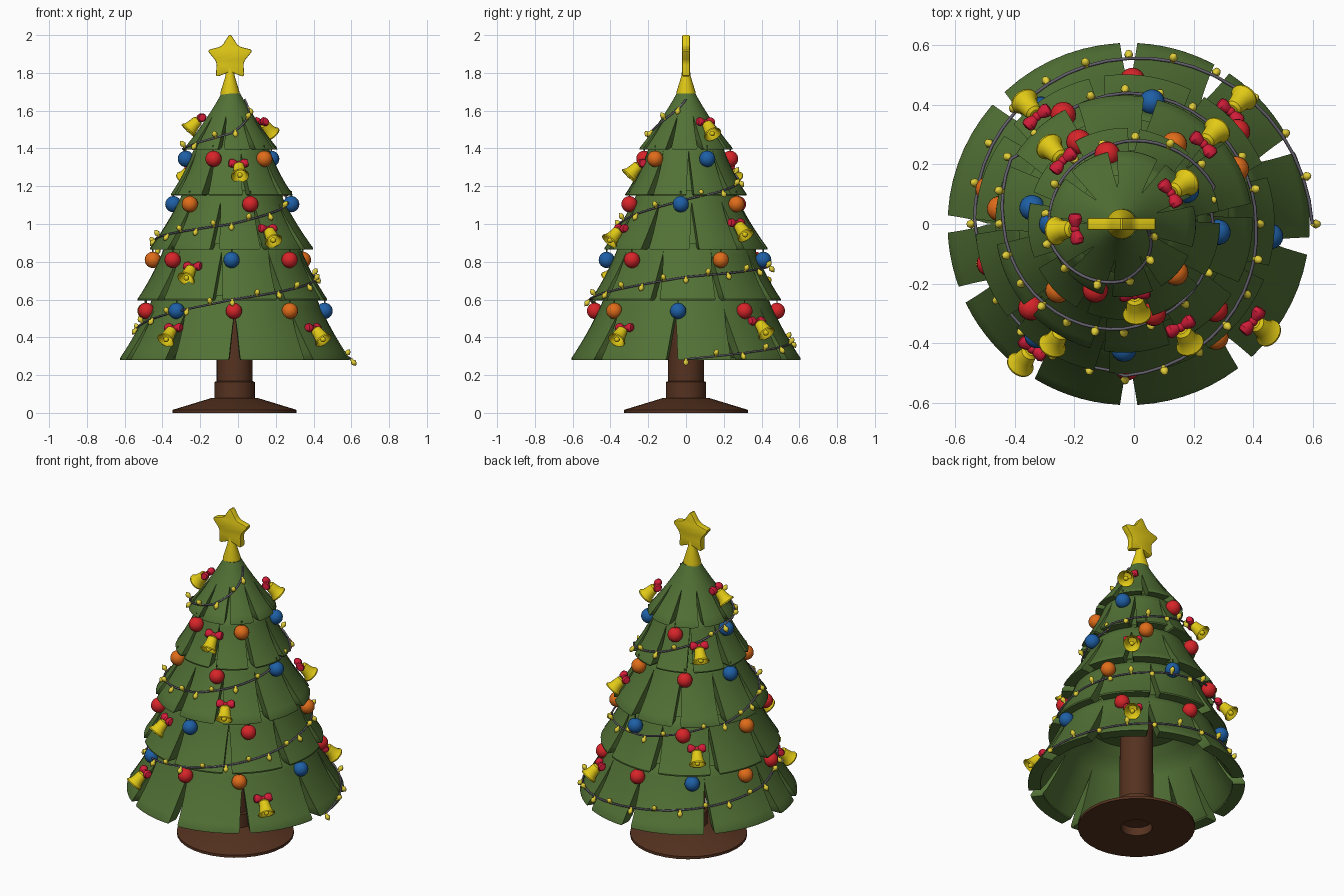
import bpy, bmesh, math
from mathutils import Matrix, Vector

if "Cube" in bpy.data.objects:
    bpy.data.objects.remove(bpy.data.objects["Cube"])

def mat(name, *c):
    m = bpy.data.materials.new(name)
    m.diffuse_color = (*c, 1)
    m.use_nodes = True
    m.node_tree.nodes["Principled BSDF"].inputs["Base Color"].default_value = m.diffuse_color
    return m

GREEN = mat("pine_green", .084, .165, .036)
BROWN = mat("bark_brown", .092, .032, .014)
GOLD = mat("gold", .76, .59, .008)
RED = mat("red", .68, .018, .022)
CRIMSON = mat("bow_crimson", .64, .012, .04)
BLUE = mat("blue", .013, .115, .38)
ORANGE = mat("orange", .74, .15, .01)
WIRE = mat("wire_grey", .125, .115, .15)
LIGHT = mat("light_yellow", .77, .63, .04)

def finish(name, bm, mats, angle=35):
    """Clean the mesh, mark sharp edges and make an object."""
    bmesh.ops.remove_doubles(bm, verts=bm.verts, dist=1e-4)
    bmesh.ops.recalc_face_normals(bm, faces=bm.faces)
    for f in bm.faces:
        f.smooth = True
    for e in bm.edges:
        e.smooth = e.calc_face_angle(0) < math.radians(angle)
    me = bpy.data.meshes.new(name)
    bm.to_mesh(me)
    bm.free()
    for m in mats:
        me.materials.append(m)
    ob = bpy.data.objects.new(name, me)
    bpy.context.collection.objects.link(ob)
    return ob

def lathe(bm, prof, n, M=Matrix(), mi=0):
    """Spin (radius, height) points round local z."""
    rings = []
    for r, z in prof:
        rings.append([bm.verts.new(M @ Vector((r * math.cos(k * math.tau / n), r * math.sin(k * math.tau / n), z)))
                      for k in range(n)])
    for a, b in zip(rings, rings[1:]):
        for k in range(n):
            j = (k + 1) % n
            bm.faces.new((a[k], a[j], b[j], b[k])).material_index = mi

def ball(r, n=10):
    return [(r * math.sin(i * math.pi / n), -r * math.cos(i * math.pi / n)) for i in range(n + 1)]

def frame(loc, z, x):
    """Matrix with given origin, z axis and x axis."""
    z, x = z.normalized(), x.normalized()
    y = z.cross(x).normalized()
    M = Matrix((x, y, z)).transposed().to_4x4()
    M.translation = loc
    return M

# Base and trunk
bm = bmesh.new()
lathe(bm, [(0, .05), (.088, .05), (.088, 0), (.328, 0), (.328, .016), (.125, .078), (.107, .08),
           (.107, .163), (.095, .168), (.093, .75), (0, .75)], 32, Matrix.Translation((-.018, 0, 0)))
finish("trunk_and_base", bm, [BROWN])

# Branch tiers: centre x, bottom z, bottom radius, visible top z, top radius, slit start, half width, slit angles
TIERS = [
    (-.018, .28, .614, .594, .44, .22, .030, [-90, -50, -7, 26, 59, 90, 136, 180, 203, 236]),
    (-.030, .594, .508, .865, .365, .1, .026, [221 + 40 * i for i in range(9)]),
    (-.034, .865, .438, 1.15, .265, .15, .024, [222 + 36 * i for i in range(10)]),
    (-.034, 1.15, .327, 1.395, .20, .1, .020, [204 + 40 * i for i in range(9)]),
    (-.038, 1.395, .252, 1.69, .05, .42, .016, [258 + 40 * i for i in range(9)]),
]
THICK = .07

def tier_radius(t, u):
    """Outer radius; u = 0 at the visible top, 1 at the bottom."""
    rb, rt = t[2], t[4]
    return rt + (rb - rt) * u - .04 * u * (1 - u) if u >= 0 else rt + .35 * u

def tier_at(z):
    return next((t for t in TIERS if z <= t[3]), TIERS[-1])

for ti, t in enumerate(TIERS):
    cx, zb, rb, zt, rt, start, width, slits = t
    top = ti == len(TIERS) - 1
    us = ([] if top else [-.28, -.14]) + [0, .12, .25, .4, .55, .7, .85, .97, 1]
    rows = []       # matching outer and inner points with the slit width
    for u in us:
        z = zt + (zb - zt) * u
        r = tier_radius(t, u) - (.006 if u == 1 else 0)
        gap = width * max(0, (u - start) / (1 - start)) ** .8 + (.006 if u == 1 else 0)
        rows.append(((r, z), (max(r - THICK, .004), z - (0 if u > .9 else .01)), gap / max(r, .1)))
    rows.insert(0, ((.004, rows[0][0][1]), (.004, rows[0][1][1] - .02), 0))
    bm = bmesh.new()
    slits = sorted(a % 360 for a in slits)
    for a0, a1 in zip(slits, slits[1:] + [slits[0] + 360]):
        a0, a1 = math.radians(a0), math.radians(a1)
        N = 7
        grid = []
        for o, i, g in rows:
            pair = []
            for r, z in (o, i):
                pair.append([bm.verts.new((cx + r * math.cos(a), r * math.sin(a), z)) for a in
                             (a0 + g + (a1 - a0 - 2 * g) * k / N for k in range(N + 1))])
            grid.append(pair)
        for j in range(len(grid) - 1):
            A, B = grid[j], grid[j + 1]
            for s in (0, 1):
                for k in range(N):
                    bm.faces.new((A[s][k], A[s][k + 1], B[s][k + 1], B[s][k]))
            if rows[j + 1][2] > 0:      # slit walls
                for k in (0, N):
                    bm.faces.new((A[0][k], B[0][k], B[1][k], A[1][k]))
        o, i = grid[-1]
        for k in range(N):              # bottom rim
            bm.faces.new((o[k], o[k + 1], i[k + 1], i[k]))
    if ti:                              # groove floor behind the slits
        lathe(bm, [(max(tier_radius(t, u) - .062, .006), zt + (zb - zt) * u) for u in (.1, .4, .7, .9)], 40,
              Matrix.Translation((cx, 0, 0)))
    finish(f"branch_tier_{ti + 1}", bm, [GREEN])

# Star and its socket
bm = bmesh.new()
lathe(bm, [(0, 1.68), (.05, 1.68), (.05, 1.70), (.024, 1.785), (.02, 1.83), (0, 1.83)], 20,
      Matrix.Translation((-.042, 0, 0)))
finish("star_socket", bm, [GOLD])
bm = bmesh.new()
pts = []
for k in range(10):
    r, a = (.129, .074)[k % 2], math.pi / 2 + k * math.pi / 5
    pts.append(bm.verts.new((-.042 + r * math.cos(a), -.02, 1.877 + r * math.sin(a))))
ext = bmesh.ops.extrude_face_region(bm, geom=[bm.faces.new(pts)])["geom"]
bmesh.ops.translate(bm, verts=[v for v in ext if isinstance(v, bmesh.types.BMVert)], vec=(0, .04, 0))
cross = [e for e in bm.edges if abs(e.verts[0].co.y - e.verts[1].co.y) > .01]
bmesh.ops.bevel(bm, geom=cross, offset=.018, segments=3, profile=.5, affect='EDGES')
bmesh.ops.recalc_face_normals(bm, faces=bm.faces)
rim = [e for e in bm.edges if e.is_manifold and e.calc_face_angle(0) > 1.2]
bmesh.ops.bevel(bm, geom=rim, offset=.005, segments=2, profile=.5, affect='EDGES')
dz = 2 - max(v.co.z for v in bm.verts)
bmesh.ops.translate(bm, verts=bm.verts, vec=(0, 0, dz))
finish("star", bm, [GOLD])

# Baubles hanging below the tier edges: centre x, z, ring radius, (angle, colour)
R, B, O = 0, 1, 2
ROWS = [
    (-.022, .54, .482, [(-5, B), (40, R), (88, R), (127, B), (166, O), (196, R), (231, B), (270, R), (308, O)]),
    (-.034, .81, .42, [(26, O), (77, B), (119, R), (173, O), (222, R), (270, B), (317, R)]),
    (-.032, 1.105, .315, [(-5, B), (58, O), (119, R), (170, B), (225, O), (288, R)]),
    (-.036, 1.345, .24, [(28, B), (103, R), (180, B), (247, R), (317, O)]),
]
bm = bmesh.new()
for cx, z, r, items in ROWS:
    for a, c in items:
        a = math.radians(a)
        M = Matrix.Translation((cx + r * math.cos(a), r * math.sin(a), z))
        lathe(bm, ball(.043, 12), 18, M, c)
        lathe(bm, [(.004, .04), (.004, .07)], 6, M, 3)
finish("baubles", bm, [RED, BLUE, ORANGE, GREEN])

# Bells with bows: x, y, z
BELLS = [(-.235, -.02, 1.525), (.155, .125, 1.505), (.007, -.275, 1.285), (-.265, .24, 1.27), (.175, -.38, .94),
         (.26, .295, .97), (-.26, -.385, .74), (-.35, .39, .715), (-.365, -.45, .415), (.43, -.35, .415),
         (.35, .405, .45)]
BELL = [(0, .042), (.018, .041), (.028, .032), (.032, .002), (.037, -.022), (.048, -.038), (.047, -.045),
        (.038, -.038), (.029, -.02), (.022, .02), (0, .025)]
LOOP = [(0, 0), (.011, .004), (.021, .02), (.026, .036), (.02, .05), (0, .054)]
bells, bows = bmesh.new(), bmesh.new()
for x, y, z in BELLS:
    out = Vector((x + .028, y, 0)).normalized()
    up = Vector((0, 0, .72)) - out * .69
    M = frame(Vector((x, y, z)), up, Vector((-out.y, out.x, 0)))
    lathe(bells, BELL, 18, M)
    lathe(bells, ball(.015, 6), 10, M @ Matrix.Translation((0, 0, -.036)))
    K = M @ Matrix.Translation((0, .004, .05))
    lathe(bows, ball(.016, 6), 10, K)
    for s in (1, -1):
        lathe(bows, LOOP, 12, K @ Matrix.Rotation(s * math.radians(82), 4, 'Y') @ Matrix.Diagonal((1, .85, 1, 1)))
finish("bells", bells, [GOLD])
finish("bows", bows, [CRIMSON])

# Light string: height and radius at each quarter turn from the right side
Z = [.285, .38, .45, .60, .72, .78, .92, 1.0, 1.13, 1.24, 1.39, 1.48, 1.66]
RAD = [.615, .55, .50, .495, .44, .44, .39, .345, .30, .265, .25, .19, .07]
path = []
STEP = 12
for k in range(12 * STEP + 1):
    i, f = min(k // STEP, 11), k / STEP - min(k // STEP, 11)
    z = Z[i] + (Z[i + 1] - Z[i]) * f
    t = tier_at(z)
    r = max(RAD[i] + (RAD[i + 1] - RAD[i]) * f, tier_radius(t, (t[3] - z) / (t[3] - t[1])) + .006)
    a = k / STEP * math.pi / 2
    path.append(Vector((t[0] + r * math.cos(a), r * math.sin(a), z)))
cu = bpy.data.curves.new("light_wire", 'CURVE')
cu.dimensions = '3D'
cu.bevel_depth, cu.bevel_resolution, cu.use_fill_caps = .0055, 1, True
sp = cu.splines.new('POLY')
sp.points.add(len(path) - 1)
for p, v in zip(sp.points, path):
    p.co = (*v, 1)
cu.materials.append(WIRE)
ob = bpy.data.objects.new("light_wire", cu)
bpy.context.collection.objects.link(ob)
bpy.context.view_layer.objects.active = ob
ob.select_set(True)
bpy.ops.object.convert(target='MESH')

# Small bulbs along the wire, alternately up and down
bm = bmesh.new()
travel, side = .1, 1
for p, q in zip(path, path[1:]):
    travel += (q - p).length
    if travel > .09:
        travel, side = 0, -side
        out = Vector((p.x + .03, p.y, 0)).normalized()
        d = out * .6 + Vector((0, 0, .8 * side))
        lathe(bm, [(0, 0), (.008, 0), (.008, .01), (.0155, .02), (.012, .032), (0, .045)], 8,
              frame(p, d, Vector((-out.y, out.x, 0))))
finish("light_bulbs", bm, [LIGHT], 50)
